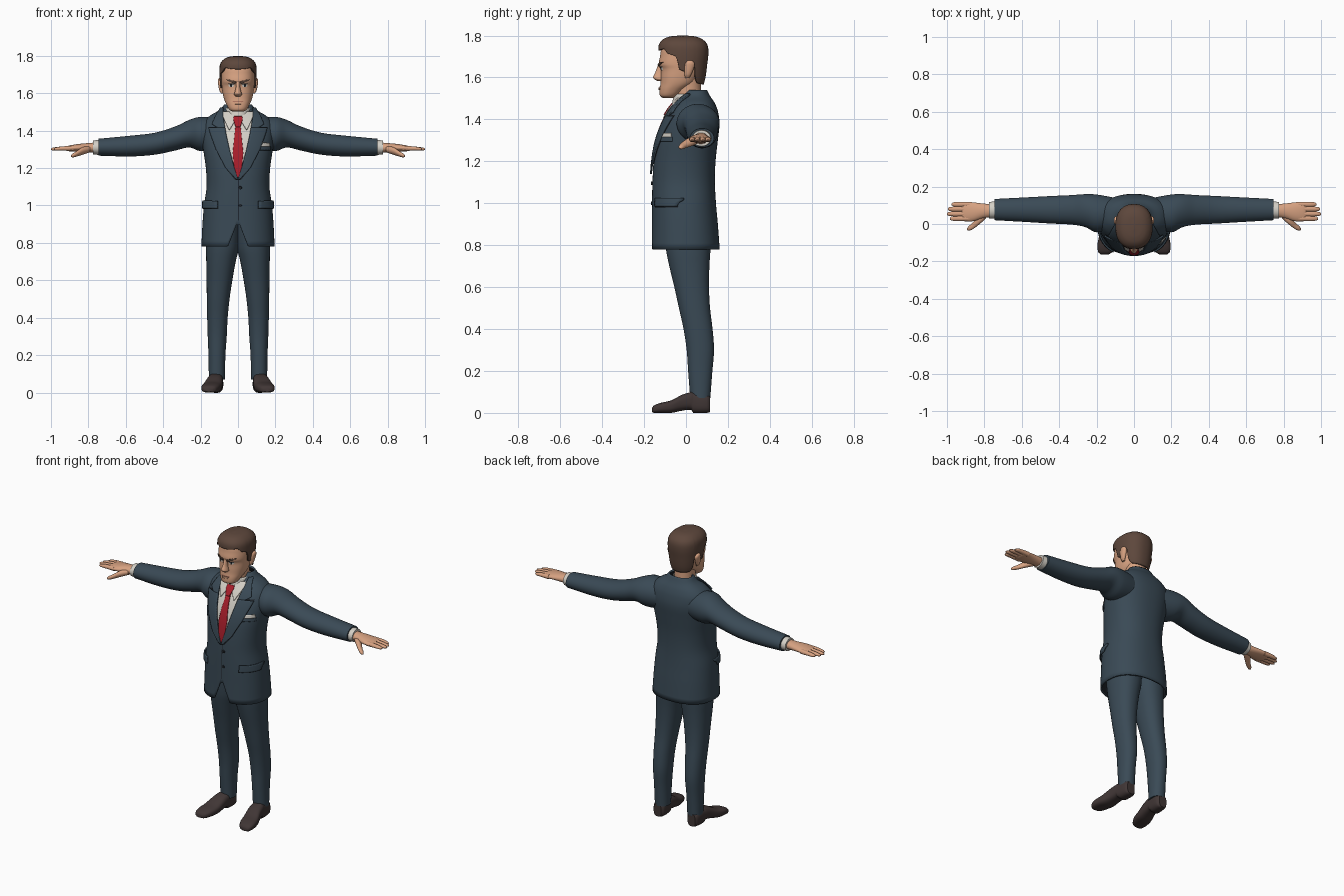
import bpy, bmesh
from math import sin, cos, acos, pi, radians, copysign
from mathutils import Matrix

if "Cube" in bpy.data.objects:
    bpy.data.objects.remove(bpy.data.objects["Cube"])


def material(name, r, g, b):
    m = bpy.data.materials.new(name)
    m.use_nodes = True
    m.diffuse_color = (r, g, b, 1)
    m.node_tree.nodes["Principled BSDF"].inputs["Base Color"].default_value = (r, g, b, 1)
    return m


SUIT = material("slate blue cloth", .042, .068, .092)
DARK = material("dark lining", .014, .018, .023)
SKIN = material("skin", .68, .36, .22)
HAIR = material("brown hair", .11, .063, .045)
SHIRT = material("off white cotton", .66, .63, .57)
TIE = material("red silk", .4, .013, .024)
SHOE = material("dark brown leather", .052, .037, .036)
LIP = material("lips", .42, .18, .12)


def finish(name, bm, mat, mirror=False, thick=0.0, offset=0.0):
    bmesh.ops.remove_doubles(bm, verts=bm.verts, dist=.0002)
    bmesh.ops.recalc_face_normals(bm, faces=bm.faces)
    mesh = bpy.data.meshes.new(name)
    bm.to_mesh(mesh)
    bm.free()
    mesh.materials.append(mat)
    mesh.shade_smooth()
    mesh.set_sharp_from_angle(angle=radians(45))
    obj = bpy.data.objects.new(name, mesh)
    bpy.context.collection.objects.link(obj)
    if mirror:
        obj.modifiers.new("mirror", "MIRROR")
    if thick:
        solid = obj.modifiers.new("thickness", "SOLIDIFY")
        solid.thickness, solid.offset = thick, offset
    return obj


def sample(rows, p):
    """Smooth interpolation of the rows' values at position p."""
    last = len(rows) - 1
    i = max([k for k in range(last) if rows[k][0] <= p] or [0])
    a, b = rows[i], rows[i + 1]
    before, after = rows[max(i - 1, 0)], rows[min(i + 2, last)]
    h = b[0] - a[0]
    t = (p - a[0]) / h
    out = []
    for k in range(1, len(a)):
        m0 = (b[k] - before[k]) / (b[0] - before[0]) * h
        m1 = (after[k] - a[k]) / (after[0] - a[0]) * h
        d = b[k] - a[k]
        out.append(a[k] + t * (m0 + t * (3 * d - 2 * m0 - m1 + t * (m0 + m1 - 2 * d))))
    return out


def linear(pts, x):
    for (x0, y0), (x1, y1) in zip(pts, pts[1:]):
        if x <= x1:
            return y0 + (y1 - y0) * (x - x0) / (x1 - x0)
    return pts[-1][1]


def sym(rows):
    """Rows of height, half width, front, back become full bounds."""
    return [(z, -w, w, f, b) for z, w, f, b in rows]


def point(rows, p, a, power=2.0, off=0.0):
    u0, u1, v0, v1 = sample(rows, p)
    c, s = cos(a), sin(a)
    return ((u0 + u1) / 2 + ((u1 - u0) / 2 + off) * copysign(abs(c) ** (2 / power), c),
            (v0 + v1) / 2 + ((v1 - v0) / 2 + off) * copysign(abs(s) ** (2 / power), s))


def loft(name, rows, mat, axis="Z", power=2.0, sides=32, steps=4, low=None, cap=True, **kw):
    """Skin of oval sections; low gives the lower edge for each direction."""
    bm = bmesh.new()
    p0, p1 = rows[0][0], rows[-1][0]
    ps = [a[0] + (b[0] - a[0]) * k / steps for a, b in zip(rows, rows[1:]) for k in range(steps)] + [p1]
    rings = []
    for p in ps:
        ring = []
        for j in range(sides):
            a = 2 * pi * (j + .5) / sides
            start = low(a) if low else p0
            q = min(p1, start + (p - p0) / (p1 - p0) * (p1 - start))
            u, v = point(rows, q, a, power)
            ring.append(bm.verts.new({"Z": (u, v, q), "X": (q, u, v), "Y": (u, q, v)}[axis]))
        rings.append(ring)
    for r, s in zip(rings, rings[1:]):
        for j in range(sides):
            k = (j + 1) % sides
            bm.faces.new((r[j], r[k], s[k], s[j]))
    if cap:
        bm.faces.new(rings[-1])
        if not low:
            bm.faces.new(rings[0])
    return finish(name, bm, mat, **kw)


def plate(name, body, power, rows, mat, off, cols=8, **kw):
    """Thin patch on the front of a body; rows hold height, start x, end x."""
    bm = bmesh.new()
    grid = []
    for a, b in zip(rows, rows[1:]):
        for k in range(7):
            z, x0, x1 = [m + (n - m) * k / 6 for m, n in zip(a, b)]
            half = sample(body, z)[1]
            ang = [-acos(copysign(min(1, abs(x) / half) ** (power / 2), x)) for x in (x0, x1)]
            line = []
            for j in range(cols + 1):
                x, y = point(body, z, ang[0] + (ang[1] - ang[0]) * j / cols, power, off)
                line.append(bm.verts.new((x, y, z)))
            grid.append(line)
    for r, s in zip(grid, grid[1:]):
        for j in range(cols):
            bm.faces.new((r[j], r[j + 1], s[j + 1], s[j]))
    return finish(name, bm, mat, **kw)


# Jacket body with a cutaway front hem
BODY = 2.3
torso = sym([(.78, .196, -.165, .161), (.9, .19, -.163, .152), (1.0, .182, -.162, .143),
             (1.1, .168, -.16, .138), (1.2, .172, -.154, .141), (1.3, .186, -.138, .152),
             (1.38, .195, -.11, .16), (1.44, .186, -.078, .152), (1.48, .15, -.048, .136),
             (1.51, .1, -.024, .116), (1.54, .073, .0, .1)])


def hem(a):
    x = .195 * abs(cos(a)) ** (2 / BODY)
    return .78 + (.14 * max(0, 1 - x / .055) if sin(a) < 0 else 0)


jacket = loft("jacket", torso, SUIT, power=BODY, sides=96, low=hem, cap=False, thick=.01, offset=-1)
jacket.data.materials.append(DARK)
jacket.modifiers["thickness"].material_offset = 1

# Shirt front, tie, lapels and jacket details
plate("shirt_front", torso, BODY, [(1.145, 0, 0), (1.3, -.046, .046), (1.44, -.072, .072),
      (1.5, -.07, .07)], SHIRT, .003, cols=14)
plate("tie", torso, BODY, [(1.15, -.004, .004), (1.2, -.02, .02), (1.28, -.027, .027),
      (1.425, -.013, .013)], TIE, .008, thick=.004)
plate("tie_knot", torso, BODY, [(1.42, -.012, .012), (1.46, -.023, .023), (1.475, -.02, .02)],
      TIE, .014, thick=.008)
plate("collar_wing", torso, BODY, [(1.405, .042, .046), (1.45, .016, .066), (1.475, .012, .075),
      (1.5, .03, .075)], SHIRT, .011, mirror=True, thick=.005)
plate("lapel", torso, BODY, [(1.14, 0, .01), (1.2, .018, .062), (1.3, .043, .112), (1.38, .06, .14),
      (1.415, .065, .15)], SUIT, .009, mirror=True, thick=.008)
plate("jacket_collar", torso, BODY, [(1.415, .066, .105), (1.435, .069, .132), (1.48, .076, .112),
      (1.52, .07, .085)], SUIT, .009, mirror=True, thick=.008)
plate("lapel_shadow", torso, BODY, [(1.135, 0, .014), (1.2, .05, .066), (1.3, .1, .116),
      (1.38, .13, .144), (1.42, .1, .153)], DARK, .002, mirror=True)
plate("front_seam", torso, BODY, [(.92, 0, .004), (1.14, 0, .004)], DARK, .002, cols=2)
plate("pocket_flap", torso, BODY, [(.985, .105, .1815), (1.025, .105, .18)], SUIT, .008,
      mirror=True, thick=.008)
plate("pocket_edge", torso, BODY, [(.98, .102, .1822), (.987, .102, .1822)], DARK, .006, mirror=True)
plate("breast_pocket", torso, BODY, [(1.295, .11, .17), (1.315, .11, .17)], SUIT, .004, thick=.005)
plate("pocket_square", torso, BODY, [(1.315, .113, .167), (1.335, .116, .165)], SHIRT, .004, thick=.005)
for number, z in enumerate((1.0, 1.095)):
    bm = bmesh.new()
    place = Matrix.Translation((.012, -.163, z)) @ Matrix.Rotation(pi / 2, 4, "X")
    bmesh.ops.create_cone(bm, cap_ends=True, segments=12, radius1=.009, radius2=.008, depth=.01, matrix=place)
    finish(f"button_{number + 1}", bm, DARK)

# Sleeves, cuffs and hands
loft("sleeve", [(.1, -.02, .14, 1.3, 1.465), (.2, -.045, .158, 1.29, 1.474), (.26, -.017, .16, 1.31, 1.458),
     (.33, -.004, .155, 1.295, 1.425), (.44, .002, .15, 1.272, 1.39), (.57, .01, .143, 1.262, 1.374),
     (.745, .02, .134, 1.266, 1.357)], SUIT, "X", mirror=True)
loft("shirt_cuff", [(.73, .03, .122, 1.27, 1.351), (.775, .03, .118, 1.272, 1.348)], SHIRT, "X", mirror=True)
loft("palm", [(.76, .037, .105, 1.282, 1.337), (.81, .03, .11, 1.285, 1.333), (.86, .015, .116, 1.288, 1.328),
     (.905, .014, .119, 1.29, 1.32), (.92, .02, .113, 1.295, 1.315)], SKIN, "X", mirror=True)
for number, (y, tip) in enumerate([(.029, .985), (.054, 1.0), (.08, .995), (.105, .975)]):
    loft(f"finger_{number + 1}", [(.88, y - .014, y + .014, 1.291, 1.32), (.94, y - .014, y + .014, 1.293, 1.316),
         (tip - .01, y - .011, y + .011, 1.294, 1.31), (tip, y - .005, y + .005, 1.298, 1.305)],
         SKIN, "X", sides=12, mirror=True)
loft("thumb", [(.79, .03, .07, 1.285, 1.318), (.83, -.005, .045, 1.272, 1.312), (.865, -.03, .005, 1.261, 1.289),
     (.885, -.036, -.012, 1.257, 1.277), (.892, -.032, -.022, 1.26, 1.268)], SKIN, "X", sides=14, mirror=True)

# Trousers and shoes
loft("trouser_leg", [(.07, .07, .156, .02, .116), (.2, .067, .158, .01, .126), (.3, .06, .162, .003, .134),
     (.4, .055, .165, -.012, .127), (.5, .045, .167, -.034, .115), (.6, .03, .168, -.056, .11),
     (.7, .012, .17, -.08, .112), (.78, -.006, .172, -.096, .117), (.93, -.01, .165, -.11, .12)],
     SUIT, power=2.2, mirror=True)
loft("shoe", [(-.162, .135, .178, .004, .024), (-.152, .118, .19, 0, .036), (-.12, .1, .196, 0, .048),
     (-.07, .088, .188, 0, .06), (-.02, .082, .172, .01, .086), (.025, .08, .162, .014, .1),
     (.035, .08, .16, 0, .1), (.1, .08, .154, 0, .09), (.115, .092, .145, .004, .08)],
     SHOE, "Y", power=2.8, sides=28, mirror=True)

# Neck, shirt collar and head
loft("neck", sym([(1.43, .06, -.045, .075), (1.5, .057, -.052, .073), (1.6, .06, -.06, .07)]), SKIN)
loft("shirt_collar", sym([(1.43, .088, -.078, .096), (1.48, .073, -.066, .09), (1.52, .065, -.058, .084)]),
     SHIRT, cap=False, thick=.005, offset=-1)
HEAD = 2.3
head = sym([(1.503, .03, -.112, -.06), (1.512, .046, -.124, -.04), (1.54, .062, -.126, -.005),
            (1.57, .075, -.122, .04), (1.6, .082, -.121, .06), (1.64, .087, -.12, .08),
            (1.663, .089, -.13, .085), (1.7, .09, -.124, .09), (1.74, .085, -.115, .088),
            (1.775, .06, -.08, .06), (1.785, .02, -.04, .02)])
loft("head", head, SKIN, power=HEAD, sides=48)
loft("nose", sym([(1.582, .012, -.136, -.1), (1.592, .021, -.152, -.1), (1.6, .02, -.158, -.1),
     (1.625, .013, -.147, -.1), (1.662, .011, -.133, -.1)]), SKIN, sides=16)
loft("ear", [(1.598, .078, .09, -.004, .016), (1.615, .078, .1, -.008, .026), (1.66, .08, .108, -.006, .042),
     (1.675, .085, .107, .002, .036), (1.682, .09, .1, .01, .026)], SKIN, sides=16, mirror=True)

# Hair with a shaped hairline running from nape to forehead
hairline = [(-1, 1.565), (-.65, 1.572), (-.5, 1.6), (-.42, 1.67), (-.15, 1.67), (-.08, 1.625),
            (.14, 1.64), (.22, 1.7), (.6, 1.715), (.75, 1.738), (1, 1.728)]
loft("hair", sym([(1.56, .08, -.12, .083), (1.6, .09, -.126, .093), (1.66, .097, -.129, .101),
     (1.72, .1, -.132, .107), (1.76, .094, -.128, .1), (1.785, .071, -.105, .074),
     (1.796, .042, -.072, .042), (1.8, .004, -.03, .0)]), HAIR, power=HEAD, sides=80,
     low=lambda a: linear(hairline, -sin(a)), thick=.008, offset=-1)

# Face details
plate("eye", head, HEAD, [(1.634, .026, .042), (1.64, .02, .05), (1.647, .024, .05)], SHIRT, .003, mirror=True)
plate("iris", head, HEAD, [(1.634, .031, .039), (1.647, .03, .04)], DARK, .005, mirror=True)
plate("eyelid", head, HEAD, [(1.646, .018, .04), (1.652, .016, .054)], DARK, .003, mirror=True)
plate("eyebrow", head, HEAD, [(1.653, .01, .018), (1.663, .012, .046), (1.673, .044, .062)],
      HAIR, .003, mirror=True, thick=.005)
plate("mouth", head, HEAD, [(1.552, -.03, .03), (1.558, -.026, .026)], LIP, .002)
plate("lower_lip", head, HEAD, [(1.541, -.014, .014), (1.551, -.022, .022)], SKIN, .003, thick=.006)
